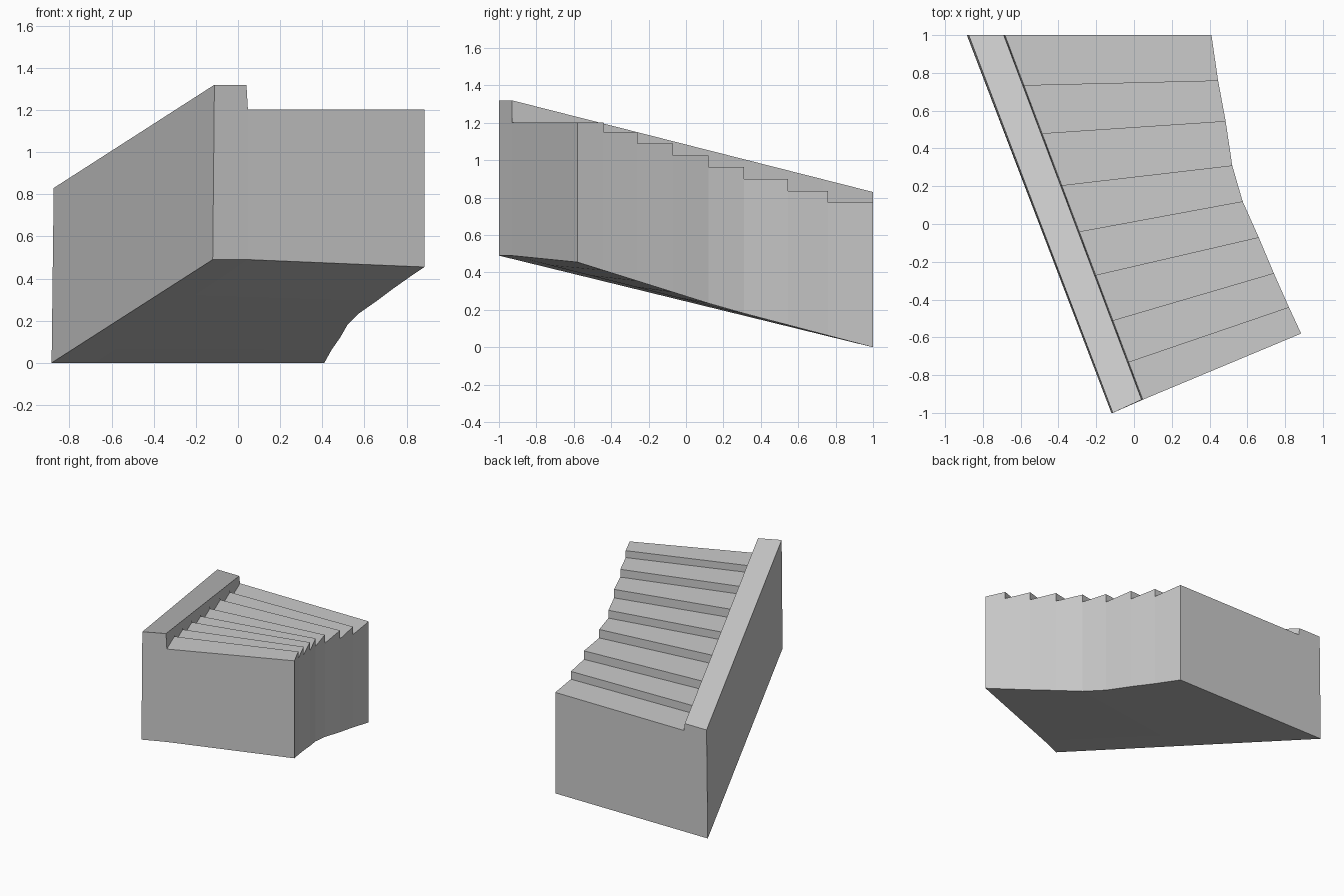
import bpy, bmesh
from mathutils import Vector

if "Cube" in bpy.data.objects:
    bpy.data.objects.remove(bpy.data.objects["Cube"])

stone = bpy.data.materials.new("grey_stone")
stone.diffuse_color = (0.6, 0.6, 0.6, 1)
stone.use_nodes = True
stone.node_tree.nodes["Principled BSDF"].inputs["Base Color"].default_value = stone.diffuse_color

# Nosing lines of the winding flight, from the low back end to the high front
inner_y = [1, 0.735, 0.48, 0.205, -0.04, -0.27, -0.51, -0.73, -0.93]
outer = [(0.41, 1), (0.445, 0.76), (0.485, 0.545), (0.52, 0.31), (0.575, 0.12),
         (0.66, -0.07), (0.74, -0.26), (0.82, -0.44), (0.885, -0.58)]
treads = [0.775, 0.835, 0.90, 0.965, 1.025, 1.09, 1.15, 1.203]
N = len(treads)


def mix(a, b, t):
    return Vector(a).lerp(Vector(b), t)


def at_z(v, z, dx=0):
    return Vector((v[0] + dx, v[1], z))


def soffit(y):
    return 0.2625 * (1 - y) if y > 0.2 else 0.21 + 0.314 * (0.2 - y)


def make(name, faces):
    bm = bmesh.new()
    for f in faces:
        bm.faces.new([bm.verts.new(p) for p in f])
    bmesh.ops.remove_doubles(bm, verts=bm.verts, dist=0.0005)
    bmesh.ops.recalc_face_normals(bm, faces=bm.faces)
    me = bpy.data.meshes.new(name)
    bm.to_mesh(me)
    bm.free()
    me.materials.append(stone)
    ob = bpy.data.objects.new(name, me)
    bpy.context.collection.objects.link(ob)


# Guide lines along the flight: fraction, inner foot, outer foot
frac = [(1 - y) / 1.93 for y in inner_y]
inner = [mix((-0.683, 1), (0.047, -0.93), t) for t in frac]
left_low = [mix((-0.885, 1, 0), (-0.12, -1, 0.49), t) for t in frac]
left_top = [mix((-0.875, 1, 0.83), (-0.112, -1, 1.32), t) for t in frac]
wall_top = [mix((-0.69, 1, 0.83), (0.04, -0.93, 1.32), t) for t in frac]
inner_low = [at_z(p, 0.49 * t) for p, t in zip(inner, frac)]
outer_low = [at_z(p, soffit(p[1])) for p in outer]

# Parapet wall: outside, top, underside, ends and the inner face above the steps
wall = [[left_low[0], left_low[N], left_top[N], left_top[0]],
        [left_top[0], left_top[N], wall_top[N], wall_top[0]],
        [left_low[0], left_low[N], inner_low[N], inner_low[0]]]
for k, z in ((0, treads[0]), (N, treads[-1])):
    wall.append([left_low[k], inner_low[k], at_z(inner[k], z), wall_top[k], left_top[k]])
for i, z in enumerate(treads):
    wall.append([at_z(inner[i], z), at_z(inner[i + 1], z), wall_top[i + 1], wall_top[i]])
make("parapet_wall", wall)

# Stair flight: treads, risers, underside, outer side and end faces
stairs = []
for i, z in enumerate(treads):
    a, b, c, d = (at_z(p, z) for p in (inner[i], inner[i + 1], outer[i + 1], outer[i]))
    stairs.append([a, b, c, d])
    stairs.append([d, c, outer_low[i + 1], outer_low[i]])
    stairs.append([inner_low[i], inner_low[i + 1], outer_low[i + 1], outer_low[i]])
    low = (inner_low[0], outer_low[0]) if i == 0 else (
        at_z(inner[i], treads[i - 1]), at_z(outer[i], treads[i - 1]))
    stairs.append([a, d, low[1], low[0]])
    if i == N - 1:
        stairs.append([b, c, outer_low[N], inner_low[N]])
make("stair_flight", stairs)
